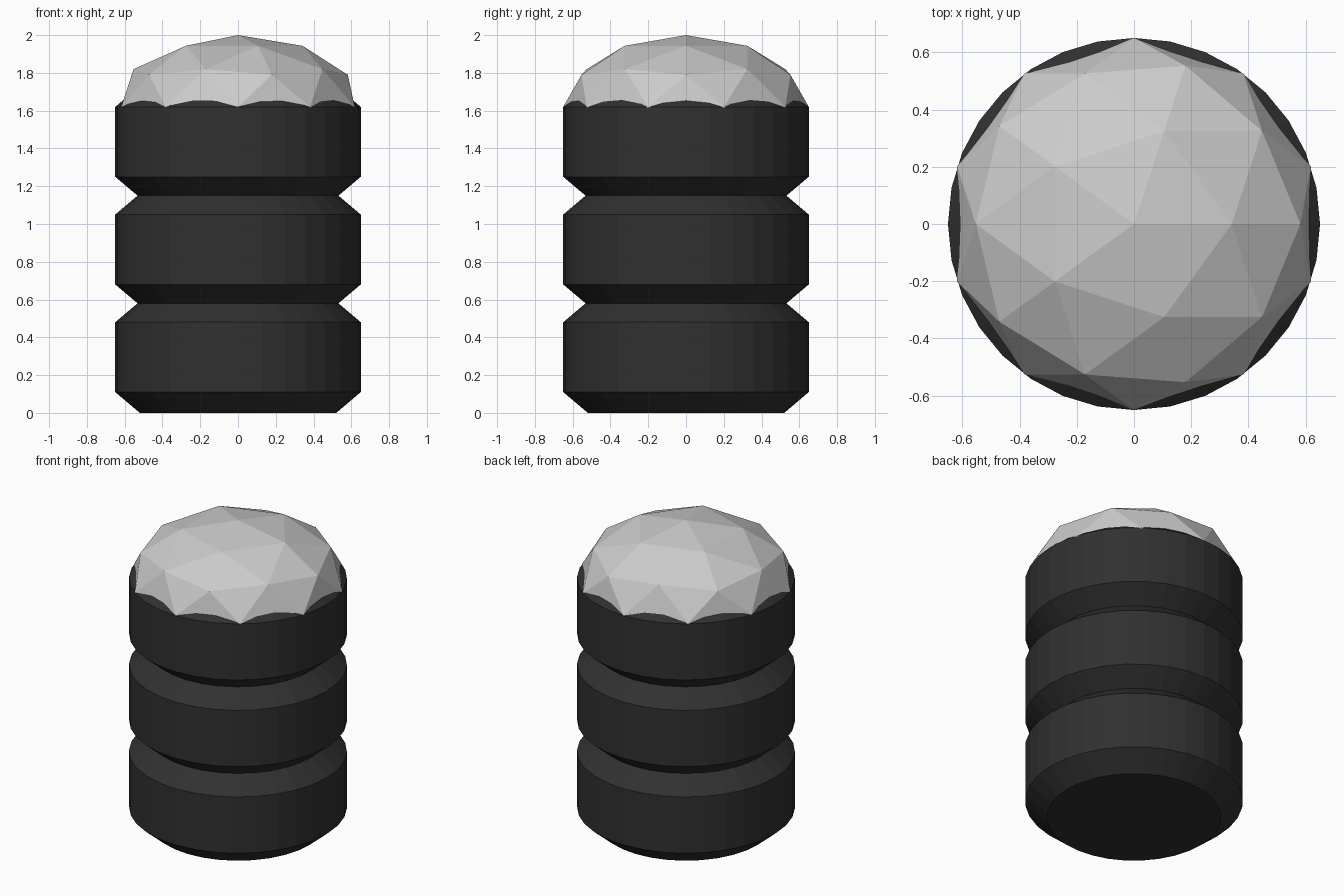
import bpy, bmesh, math
from mathutils import Matrix

if "Cube" in bpy.data.objects:
    bpy.data.objects.remove(bpy.data.objects["Cube"])

SIDES = 32
RADIUS = 0.65
dark = bpy.data.materials.new("dark_rubber")
dark.diffuse_color = (0.03, 0.03, 0.03, 1)
dark.use_nodes = True
dark.node_tree.nodes["Principled BSDF"].inputs["Base Color"].default_value = dark.diffuse_color


def add_object(name, bm, material=None):
    mesh = bpy.data.meshes.new(name)
    bm.to_mesh(mesh)
    bm.free()
    obj = bpy.data.objects.new(name, mesh)
    bpy.context.collection.objects.link(obj)
    if material:
        mesh.materials.append(material)
    return obj


def turned(name, profile, material):
    bm = bmesh.new()
    rings = [[bm.verts.new((r * math.cos(math.tau * i / SIDES),
                            r * math.sin(math.tau * i / SIDES), z))
              for i in range(SIDES)] for r, z in profile]
    for a, b in zip(rings, rings[1:]):
        for i in range(SIDES):
            j = (i + 1) % SIDES
            bm.faces.new((a[i], a[j], b[j], b[i]))
    bm.faces.new(rings[0][::-1])
    bm.faces.new(rings[-1])
    return add_object(name, bm, material)


# Three stacked chamfered drums, slightly overlapping
for n in range(3):
    z = 0.57 * n
    turned(f"body_segment_{n + 1}",
           [(0.52, z), (RADIUS, z + 0.11), (RADIUS, z + 0.48), (0.52, z + 0.59)],
           dark)

# Faceted flattened dome set into the top drum
bm = bmesh.new()
bmesh.ops.create_icosphere(
    bm, subdivisions=2, radius=1,
    matrix=Matrix.Translation((0, 0, 1.62)) @ Matrix.Diagonal((RADIUS, RADIUS, 0.38, 1)))
add_object("faceted_dome", bm)
